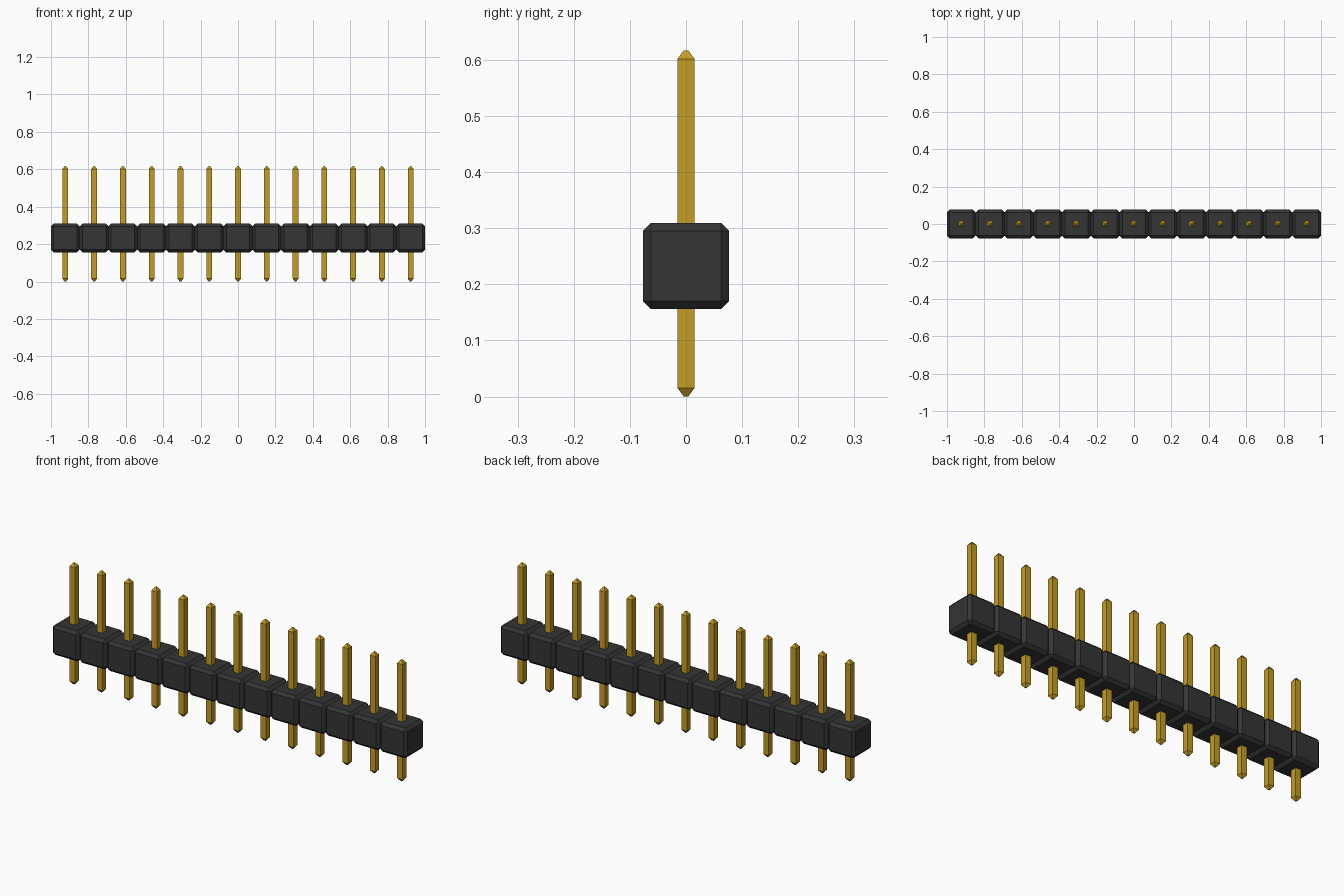
import bpy, bmesh

cube = bpy.data.objects.get("Cube")
if cube:
    bpy.data.objects.remove(cube, do_unlink=True)

COUNT = 13
PITCH = 2.0 / COUNT
BODY_Z = 0.2325      # centre height of the housing
CHAMFER = 0.0145
PIN_HALF = 0.0154
PIN_TOP = 0.617
TIP = 0.0155         # length of each tapered tip
TIP_HALF = 0.004     # half width of the blunt end


def material(name, rgb):
    mat = bpy.data.materials.new(name)
    mat.use_nodes = True
    mat.diffuse_color = (*rgb, 1)
    mat.node_tree.nodes["Principled BSDF"].inputs["Base Color"].default_value = (*rgb, 1)
    return mat


def make_object(name, bm, mat, x):
    bmesh.ops.recalc_face_normals(bm, faces=bm.faces[:])
    mesh = bpy.data.meshes.new(name)
    bm.to_mesh(mesh)
    bm.free()
    mesh.materials.append(mat)
    obj = bpy.data.objects.new(name, mesh)
    obj.location.x = x
    bpy.context.collection.objects.link(obj)
    return obj


def housing_block(name, x):
    """Cube with every edge chamfered."""
    bm = bmesh.new()
    bmesh.ops.create_cube(bm, size=PITCH)
    bmesh.ops.bevel(bm, geom=bm.edges[:], offset=CHAMFER, segments=1,
                    affect='EDGES', profile=0.5)
    bmesh.ops.translate(bm, verts=bm.verts[:], vec=(0, 0, BODY_Z))
    return make_object(name, bm, black, x)


def pin(name, x):
    """Square rod with a blunt pyramid tip at both ends."""
    bm = bmesh.new()
    rings = []
    for z, h in ((0, TIP_HALF), (TIP, PIN_HALF),
                 (PIN_TOP - TIP, PIN_HALF), (PIN_TOP, TIP_HALF)):
        rings.append([bm.verts.new((sx * h, sy * h, z))
                      for sx, sy in ((-1, -1), (1, -1), (1, 1), (-1, 1))])
    for a, b in zip(rings, rings[1:]):
        for i in range(4):
            j = (i + 1) % 4
            bm.faces.new((a[i], a[j], b[j], b[i]))
    bm.faces.new(rings[0])
    bm.faces.new(rings[-1])
    return make_object(name, bm, gold, x)


black = material("black plastic", (0.035, 0.035, 0.035))
gold = material("gold metal", (0.56, 0.34, 0.018))

# One housing block and one pin per position along the strip
for i in range(COUNT):
    x = (i - (COUNT - 1) / 2) * PITCH
    housing_block(f"housing_block_{i + 1}", x)
    pin(f"pin_{i + 1}", x)
